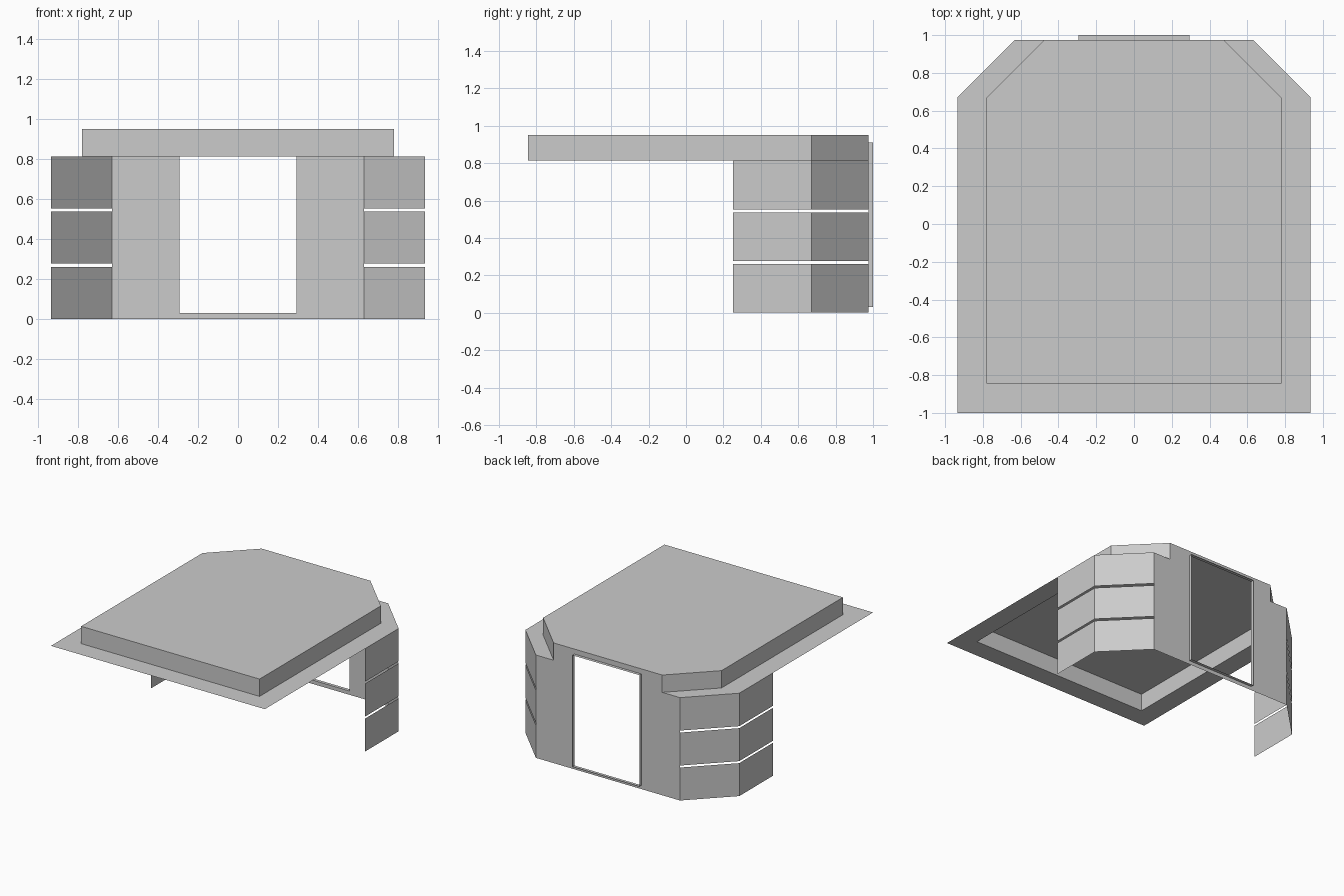
import bpy

if "Cube" in bpy.data.objects:
    bpy.data.objects.remove(bpy.data.objects["Cube"])

RIM_Z, TOP_Z = 0.813, 0.95           # soffit height, raised ceiling height
BACK, CORNER = 0.975, 0.67           # back wall, start of the chamfer
DOOR_X, DOOR_LOW, DOOR_HIGH = 0.293, 0.03, 0.91


def sheet(name, verts, faces, mirror=False):
    mesh = bpy.data.meshes.new(name)
    mesh.from_pydata(verts, [], faces)
    mesh.update()
    obj = bpy.data.objects.new(name, mesh)
    bpy.context.collection.objects.link(obj)
    if mirror:
        mod = obj.modifiers.new("mirror", 'MIRROR')
        mod.use_axis[0] = True
    return obj


def at(points, z):
    return [(x, y, z) for x, y in points]


def strip(name, low, high, closed=False, mirror=False):
    """Quads joining two matching rows of points."""
    n = len(low)
    faces = [(i, (i + 1) % n, n + (i + 1) % n, n + i)
             for i in range(n if closed else n - 1)]
    return sheet(name, low + high, faces, mirror)


def outline(side, front, back_half):
    """Chamfered plan, counter-clockwise from the back left corner."""
    half = [(back_half, BACK), (side, CORNER), (side, front)]
    return [(-x, y) for x, y in half] + half[::-1]


outer = outline(0.935, -1.0, 0.63)
inner = outline(0.78, -0.845, 0.475)

# Canopy: flat rim, raised tray sides and ceiling (open underneath)
strip("canopy_rim", at(outer, RIM_Z), at(inner, RIM_Z))
strip("tray_sides", at(inner, RIM_Z), at(inner, TOP_Z))
sheet("ceiling_top", at(inner, TOP_Z), [tuple(range(6))])

# Back wall: half profile around the doorway, mirrored
half_wall = [(0, 0), (0, DOOR_LOW), (DOOR_X, DOOR_LOW), (DOOR_X, DOOR_HIGH),
             (0, DOOR_HIGH), (0, TOP_Z), (0.475, TOP_Z), (0.475, RIM_Z),
             (0.63, RIM_Z), (0.63, 0)]
sheet("back_wall", [(x, BACK, z) for x, z in half_wall],
      [tuple(range(len(half_wall)))], mirror=True)

# Door frame: thin jambs standing out behind the wall
door = [(-DOOR_X, DOOR_LOW), (DOOR_X, DOOR_LOW),
        (DOOR_X, DOOR_HIGH), (-DOOR_X, DOOR_HIGH)]
strip("door_frame", [(x, BACK, z) for x, z in door],
      [(x, 1.0, z) for x, z in door], closed=True)

# Side panels: three bands with open gaps, wrapping each back corner
gap = 0.016
height = (RIM_Z - 2 * gap) / 3
plan = [(0.935, 0.25), (0.935, CORNER), (0.63, BACK)]
for i in range(3):
    z = i * (height + gap)
    strip(f"side_panels_{i + 1}", at(plan, z), at(plan, z + height), mirror=True)
